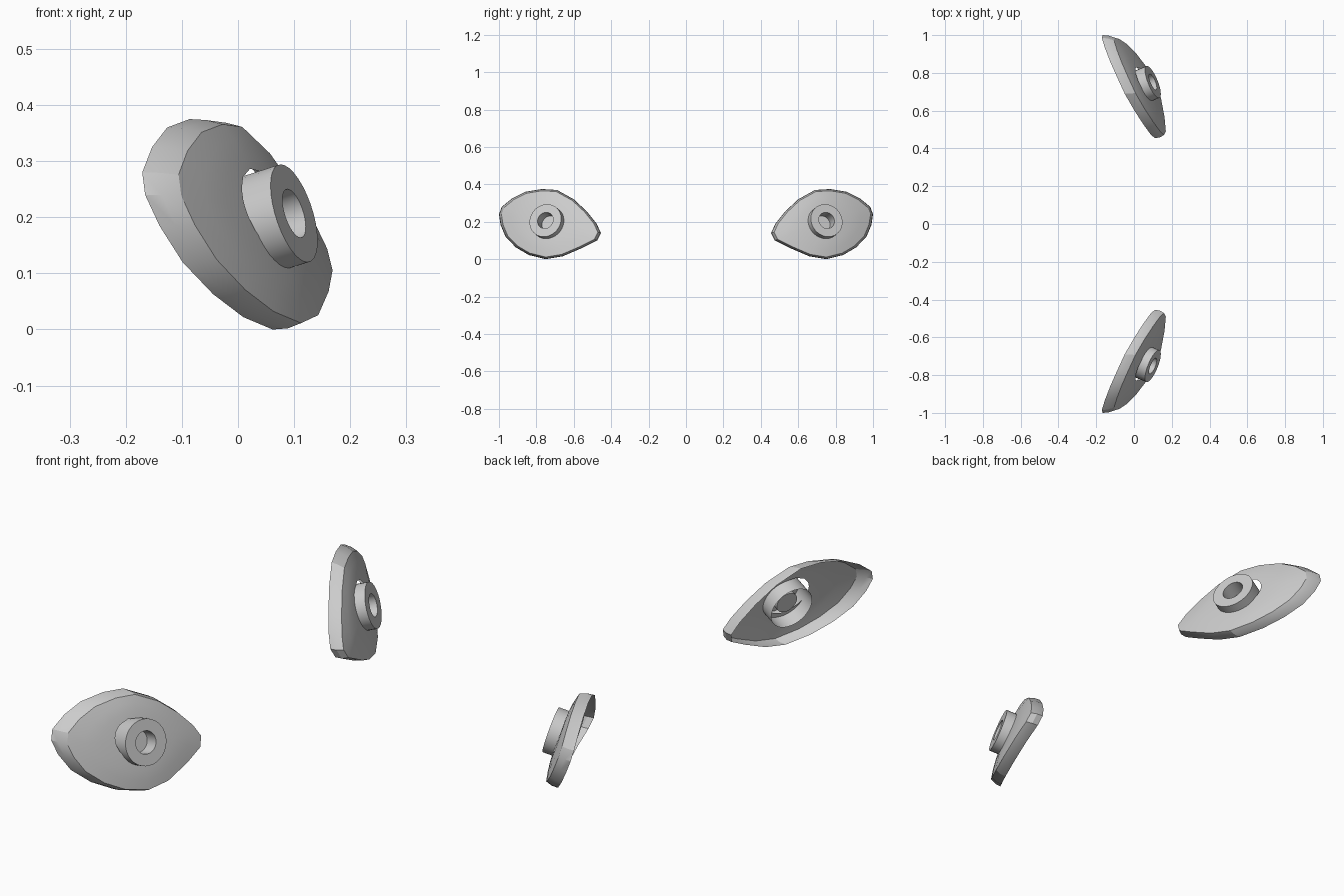
import bpy, bmesh, math
from mathutils import Vector

if "Cube" in bpy.data.objects:
    bpy.data.objects.remove(bpy.data.objects["Cube"])

CY, CZ = 0.75, 0.207          # lens centre seen from +x
OUTLINE = [(.455, .14), (.478, .19), (.53, .255), (.60, .32), (.69, .370), (.77, .375),
           (.86, .36), (.93, .325), (.985, .28), (1.0, .24), (.992, .185), (.965, .12),
           (.91, .063), (.84, .022), (.75, .0), (.66, .015), (.555, .06), (.475, .10)]


def surf(y, z):
    """x of the swept-back lens surface"""
    d = y - 0.745
    return .045 - .45 * d - .4 * d * d - .37 * (z - .2)


def finish(name, bm, angle):
    bmesh.ops.recalc_face_normals(bm, faces=bm.faces)
    me = bpy.data.meshes.new(name)
    bm.to_mesh(me)
    bm.free()
    ob = bpy.data.objects.new(name, me)
    bpy.context.collection.objects.link(ob)
    bpy.ops.object.select_all(action='DESELECT')
    ob.select_set(True)
    bpy.context.view_layer.objects.active = ob
    bpy.ops.object.shade_smooth_by_angle(angle=math.radians(angle))
    mod = ob.modifiers.new("mirror", 'MIRROR')
    mod.use_axis = (False, True, False)
    return ob


def bridge(bm, loops):
    for a, b in zip(loops, loops[1:]):
        n = len(a)
        for i in range(n):
            j = (i + 1) % n
            bm.faces.new((a[i], a[j], b[j], b[i]))


# lens shell: open at the back, two rim bands, domed face with a round opening
bm = bmesh.new()
loops = []
for scale, dx in ((1.0, -.055), (.99, -.027), (.945, 0)):
    loop = []
    for y, z in OUTLINE:
        yy, zz = CY + (y - CY) * scale, CZ + (z - CZ) * scale
        loop.append(bm.verts.new((surf(yy, zz) + dx, yy, zz)))
    loops.append(loop)
for t in (.33, .67, 1.0):
    loop = []
    for y, z in OUTLINE:
        v = Vector((y - CY, z - CZ))
        p = (v * .945).lerp(v.normalized() * .08, t)
        yy, zz = CY + p.x, CZ + p.y
        loop.append(bm.verts.new((surf(yy, zz) + .015 * (1 - (1 - t) ** 2), yy, zz)))
    loops.append(loop)
bridge(bm, loops)
finish("lens_shell", bm, 22)

# lamp barrel: outer tube, front rim, and a capped inner tube
axis = Vector((.887, .364, .284)).normalized()
u = axis.cross(Vector((0, 0, 1))).normalized()
w = axis.cross(u)
front = Vector((.1, .752, .207))
bm = bmesh.new()
N = 32
loops = []
for r, s in ((.091, -.10), (.091, 0), (.045, 0), (.045, -.065)):
    loops.append([bm.verts.new(front + axis * s + r * (u * math.cos(a) + w * math.sin(a)))
                  for a in (2 * math.pi * i / N for i in range(N))])
bridge(bm, loops)
bm.faces.new(loops[-1])
finish("lamp_barrel", bm, 30)
